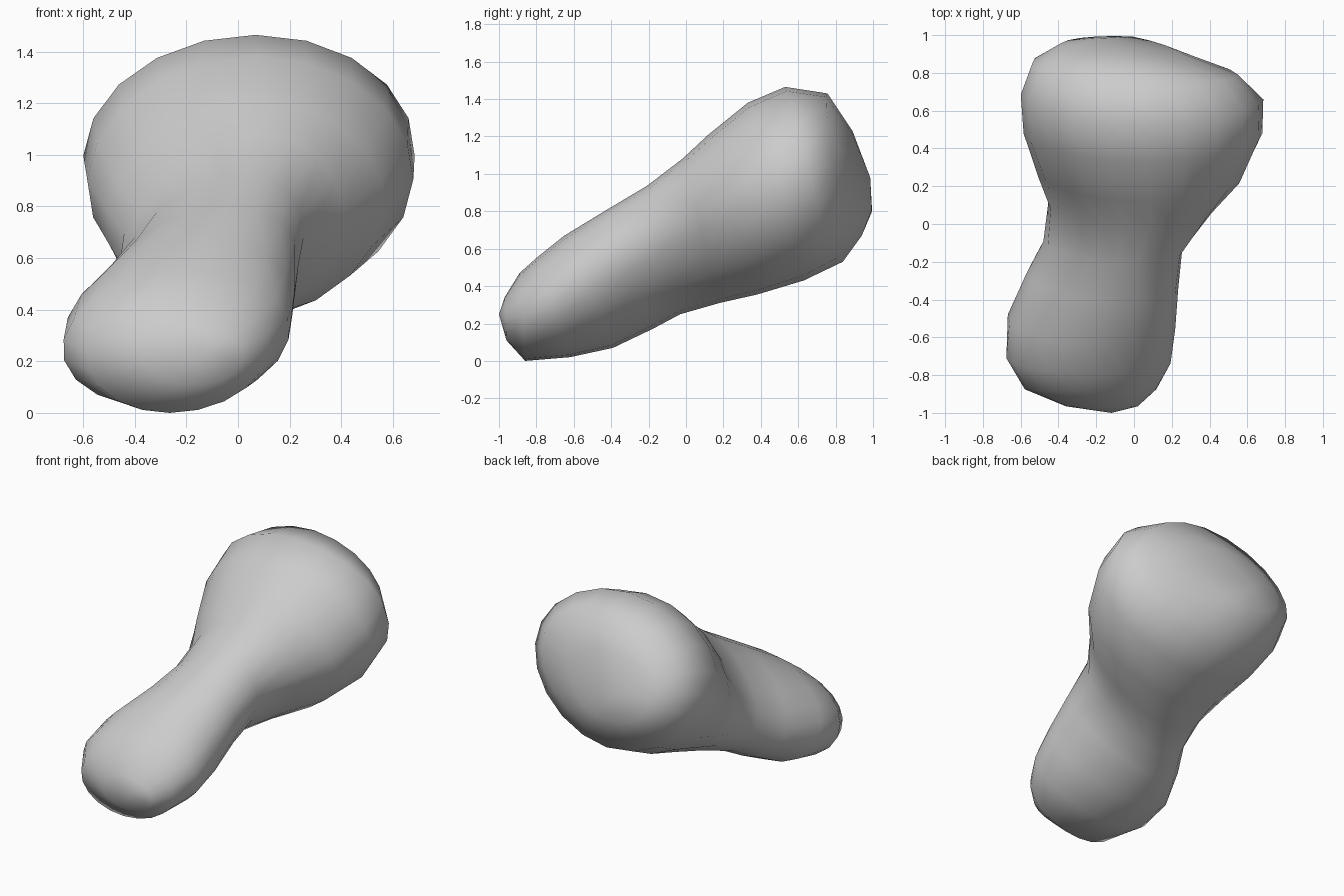
import bpy
import bmesh
from math import sin, cos, pi, copysign

cube = bpy.data.objects.get("Cube")
if cube:
    bpy.data.objects.remove(cube, do_unlink=True)

SIDES = 20

# Plain grey clay
clay = bpy.data.materials.new("grey clay")
clay.use_nodes = True
colour = (0.6, 0.6, 0.6, 1)
clay.diffuse_color = colour
clay.node_tree.nodes["Principled BSDF"].inputs["Base Color"].default_value = colour

# Tilted cross-sections:
# top y, top z, bottom y, bottom z, right x, left x, lean, pinch of the upper half
sections = [
    (-0.97, 0.34, -0.96, 0.11, -0.36, 0.02, 0.0, 1.0),
    (-0.89, 0.47, -0.86, 0.00, -0.58, 0.12, 0.1, 1.0),
    (-0.80, 0.55, -0.62, 0.02, -0.68, 0.20, 0.14, 1.0),
    (-0.65, 0.67, -0.39, 0.07, -0.67, 0.22, 0.22, 1.05),
    (-0.42, 0.81, -0.18, 0.17, -0.57, 0.235, 0.34, 1.1),
    (-0.21, 0.935, -0.03, 0.25, -0.48, 0.255, 0.36, 1.15),
    (-0.02, 1.08, 0.18, 0.31, -0.455, 0.41, 0.25, 1.2),
    (0.12, 1.21, 0.38, 0.355, -0.51, 0.57, 0.1, 1.15),
    (0.33, 1.38, 0.63, 0.43, -0.585, 0.68, 0.04, 1.05),
    (0.53, 1.465, 0.84, 0.53, -0.60, 0.685, 0.04, 1.0),
    (0.76, 1.43, 0.94, 0.67, -0.54, 0.55, 0.08, 1.0),
    (0.89, 1.23, 0.995, 0.80, -0.39, 0.24, 0.1, 1.0),
]


def add_ring(bm, top_y, top_z, low_y, low_z, x0, x1, lean, pinch):
    """Add one tilted, leaning oval ring of vertices."""
    ring = []
    for i in range(SIDES):
        a = 2 * pi * i / SIDES
        s = sin(a)
        h = copysign(abs(s) ** (pinch if s > 0 else 1), s)
        t = (1 + h) / 2
        x = (x0 + x1) / 2 + (x1 - x0) / 2 * cos(a - lean)
        y = low_y + (top_y - low_y) * t
        # The wide end slants forward on the left side
        if y > 0.6:
            y -= 0.17 * max(x, 0) * (y - 0.6) / 0.4
        ring.append(bm.verts.new((x, y, low_z + (top_z - low_z) * t)))
    return ring


def close_end(bm, ring, tip):
    """Close an end with a fan of triangles."""
    v = bm.verts.new(tip)
    for i in range(SIDES):
        bm.faces.new((ring[i], ring[(i + 1) % SIDES], v))


# Body: narrow foot, waist and wide upper lobe in one skin
bm = bmesh.new()
rings = [add_ring(bm, *s) for s in sections]
for a, b in zip(rings, rings[1:]):
    for i in range(SIDES):
        j = (i + 1) % SIDES
        bm.faces.new((a[i], a[j], b[j], b[i]))
close_end(bm, rings[0], (-0.12, -1.0, 0.25))
close_end(bm, rings[-1], (-0.15, 0.985, 0.98))
bmesh.ops.recalc_face_normals(bm, faces=bm.faces)

mesh = bpy.data.meshes.new("blob_body")
bm.to_mesh(mesh)
bm.free()
mesh.materials.append(clay)
body = bpy.data.objects.new("blob_body", mesh)
bpy.context.collection.objects.link(body)
for p in mesh.polygons:
    p.use_smooth = True
